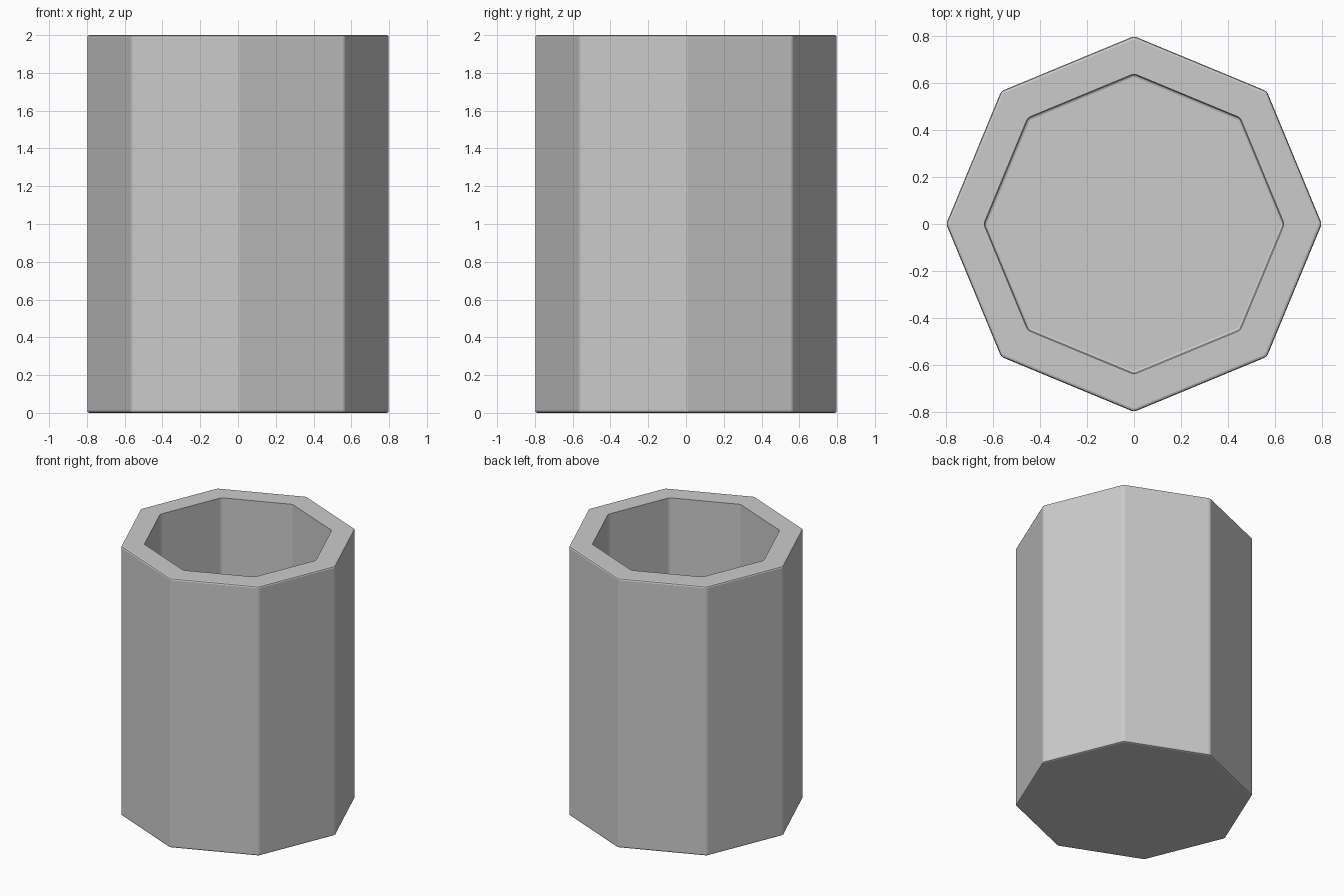
import bpy
from math import radians

if "Cube" in bpy.data.objects:
    bpy.data.objects.remove(bpy.data.objects["Cube"])


def octagon(name, radius, z0, z1):
    """Eight-sided prism with slightly softened edges."""
    bpy.ops.mesh.primitive_cylinder_add(vertices=8, radius=radius, depth=z1 - z0,
                                        location=(0, 0, (z0 + z1) / 2))
    ob = bpy.context.object
    ob.name = name
    # put corners exactly on the x and y axes
    for i, v in enumerate(ob.data.vertices):
        if abs(v.co.x) < 1e-5:
            v.co.x = 0
    bev = ob.modifiers.new("soft_edges", 'BEVEL')
    bev.width = 0.012
    bev.segments = 2
    bev.limit_method = 'ANGLE'
    bev.angle_limit = radians(30)
    return ob


# outer body and the cavity, open at the top
body = octagon("cup_body", 0.80, 0.0, 2.0)
cavity = octagon("cavity_cutter", 0.64, 0.2, 2.4)
cavity.hide_render = True
cavity.hide_set(True)

cut = body.modifiers.new("hollow", 'BOOLEAN')
cut.operation = 'DIFFERENCE'
cut.solver = 'EXACT'
cut.object = cavity
